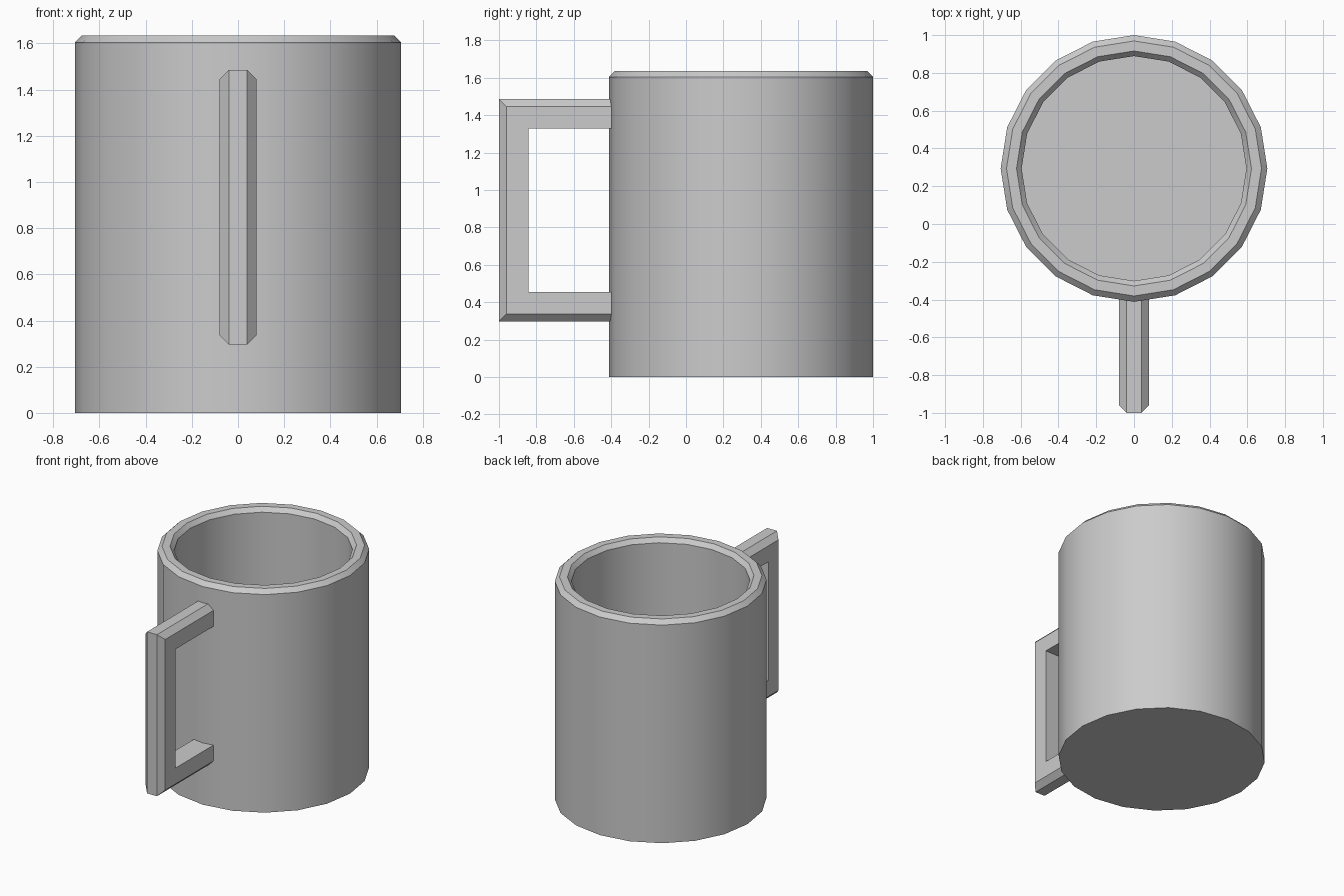
import bpy, bmesh
from math import sin, cos, pi, radians

if "Cube" in bpy.data.objects:
    bpy.data.objects.remove(bpy.data.objects["Cube"])

def make_object(name, bm, angle=None):
    bmesh.ops.recalc_face_normals(bm, faces=bm.faces)
    mesh = bpy.data.meshes.new(name)
    bm.to_mesh(mesh)
    bm.free()
    ob = bpy.data.objects.new(name, mesh)
    bpy.context.collection.objects.link(ob)
    if angle:
        bpy.ops.object.select_all(action='DESELECT')
        ob.select_set(True)
        bpy.context.view_layer.objects.active = ob
        bpy.ops.object.shade_smooth_by_angle(angle=radians(angle))
    return ob

def skin(bm, sections, closed):
    """Bridge successive vertex loops and cap both ends."""
    loops = [[bm.verts.new(p) for p in s] for s in sections]
    n = len(loops[0])
    for a, b in zip(loops, loops[1:]):
        for i in range(n):
            j = (i + 1) % n
            bm.faces.new((a[i], a[j], b[j], b[i]))
    if closed:
        bm.faces.new(loops[0])
        bm.faces.new(loops[-1])

# Mug body: 20-sided hollow cup with a chamfered rim
SIDES, CENTRE_Y = 20, 0.294
profile = [(0.706, 0), (0.706, 1.604), (0.675, 1.635),
           (0.622, 1.635), (0.595, 1.604), (0.595, 0.11)]
bm = bmesh.new()
skin(bm, [[(r * sin(2 * pi * i / SIDES), CENTRE_Y + r * cos(2 * pi * i / SIDES), z)
           for i in range(SIDES)] for r, z in profile], True)
make_object("mug_body", bm, 30)

# Handle: mitred square loop, outer edges chamfered
section = [(-0.04, 0), (0.04, 0), (0.08, 0.04), (0.08, 0.157), (-0.08, 0.157), (-0.08, 0.04)]
path = [(-0.385, 1.485, 0, -1), (-1, 1.485, 1, -1), (-1, 0.297, 1, 1), (-0.385, 0.297, 0, 1)]
bm = bmesh.new()
skin(bm, [[(x, y + d * dy, z + d * dz) for x, d in section] for y, z, dy, dz in path], True)
make_object("handle", bm)
